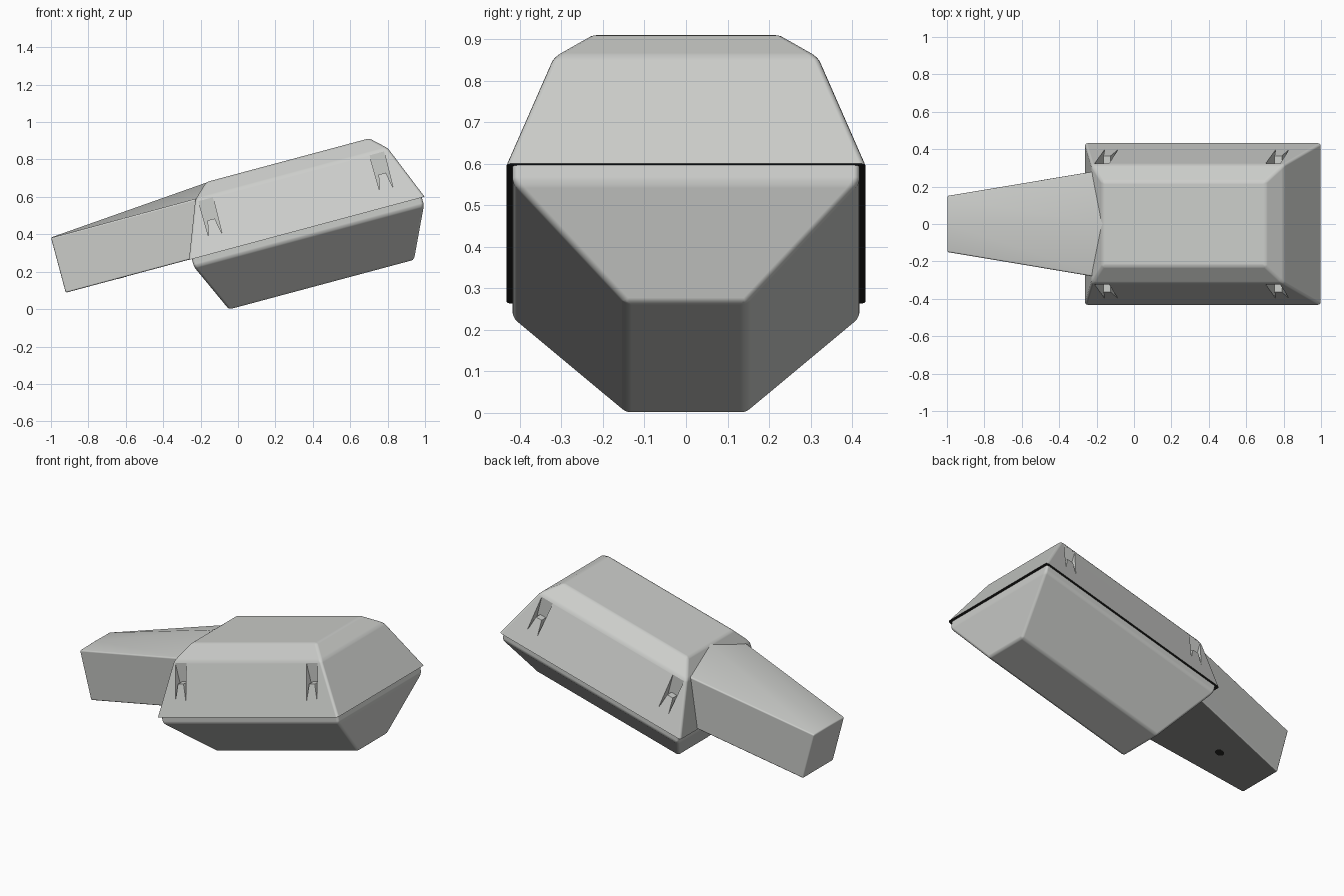
import bpy, bmesh, math
from mathutils import Matrix, Vector

if "Cube" in bpy.data.objects:
    bpy.data.objects.remove(bpy.data.objects["Cube"])

TILT = Matrix.Rotation(math.radians(-15), 4, 'Y')   # whole lamp head leans upward


def material(name, col):
    m = bpy.data.materials.new(name)
    m.diffuse_color = (*col, 1)
    m.use_nodes = True
    m.node_tree.nodes["Principled BSDF"].inputs["Base Color"].default_value = m.diffuse_color
    return m


GREY = material("light_grey", (0.60, 0.61, 0.59))
DARK = material("dark_grey", (0.22, 0.22, 0.21))
BLACK = material("black", (0.015, 0.015, 0.013))


def rect(u0, u1, y, w):
    return [(u0, -y, w), (u1, -y, w), (u1, y, w), (u0, y, w)]


def loft(bm, rings):
    """Skin a closed solid through rings of equal point count."""
    rings = [[bm.verts.new(p) for p in r] for r in rings]
    n = len(rings[0])
    for a, b in zip(rings, rings[1:]):
        for i in range(n):
            j = (i + 1) % n
            bm.faces.new((a[i], a[j], b[j], b[i]))
    bm.faces.new(rings[0][::-1])
    bm.faces.new(rings[-1])
    bmesh.ops.recalc_face_normals(bm, faces=bm.faces)


def soften(bm, keep_sharp, width):
    edges = [e for e in bm.edges if not keep_sharp(e)]
    bmesh.ops.bevel(bm, geom=edges, offset=width, segments=3, profile=0.5,
                    affect='EDGES', clamp_overlap=True)
    bm.normal_update()


def finish(bm, name, mats):
    me = bpy.data.meshes.new(name)
    bm.to_mesh(me)
    bm.free()
    for m in mats:
        me.materials.append(m)
    ob = bpy.data.objects.new(name, me)
    bpy.context.collection.objects.link(ob)
    return ob


def smooth(ob):
    """Round the bevels but keep the big panels flat."""
    bpy.ops.object.select_all(action='DESELECT')
    ob.select_set(True)
    bpy.context.view_layer.objects.active = ob
    bpy.ops.object.shade_smooth_by_angle(angle=math.radians(32))
    wn = ob.modifiers.new("flat_panels", 'WEIGHTED_NORMAL')
    wn.weight = 100
    wn.keep_sharp = True


def at_height(e, w):
    return all(abs(v.co.z - w) < 1e-4 for v in e.verts)


# upper housing: rectangular shell stepping inwards to the top
RIM = 0.322
bm = bmesh.new()
loft(bm, [rect(-0.185, 1.119, 0.432, RIM),
          rect(-0.069, 0.996, 0.318, 0.624),
          rect(0.012, 0.914, 0.226, 0.70)])
soften(bm, lambda e: at_height(e, RIM), 0.014)
for f in bm.faces:          # dark seal on the underside
    f.material_index = int(f.normal.z < -0.95)
housing = finish(bm, "housing", [GREY, BLACK])

# four latch recesses cut in the housing sides
bm = bmesh.new()
shape = [(-0.04, 0.612), (0.04, 0.612), (0.037, 0.412),
         (0.02, 0.50), (-0.02, 0.50), (-0.037, 0.412)]
for u in (-0.015, 0.932):
    for s in (-1, 1):
        loft(bm, [[(u + du, s * y, w) for du, w in shape] for y in (0.322, 0.5)])
cutter = finish(bm, "latch_cutter", [GREY])
cutter.hide_render = True
mod = housing.modifiers.new("latches", 'BOOLEAN')
mod.operation = 'DIFFERENCE'
mod.solver = 'EXACT'
mod.object = cutter
dg = bpy.context.evaluated_depsgraph_get()
housing_mesh = bpy.data.meshes.new_from_object(housing.evaluated_get(dg))
housing.modifiers.clear()
housing.data = housing_mesh
bpy.data.objects.remove(cutter)

# lower bowl: short straight band, then tapering to a narrow flat bottom
bm = bmesh.new()
loft(bm, [rect(-0.169, 1.104, 0.418, 0.33),
          rect(-0.169, 1.104, 0.418, 0.279),
          rect(-0.047, 0.977, 0.145, 0.011)])
soften(bm, lambda e: at_height(e, 0.33), 0.014)
bowl = finish(bm, "lower_bowl", [GREY])

# neck: tapered arm socket with a ridge rising towards the housing
bm = bmesh.new()


def neck_ring(u, y, ridge):
    return [(u, -y, 0.323), (u, y, 0.323), (u, y, 0.627), (u, 0, ridge), (u, -y, 0.627)]


loft(bm, [neck_ring(-0.867, 0.15, 0.629), neck_ring(0.012, 0.292, 0.697)])
soften(bm, lambda e: all(v.co.x > 0 for v in e.verts)
       or all(abs(v.co.y) < 1e-4 for v in e.verts), 0.008)
for f in bm.faces:          # darker underside
    f.material_index = int(f.normal.z < -0.95)
neck = finish(bm, "neck", [GREY, DARK])

# dark cable hole under the neck
bm = bmesh.new()
bmesh.ops.create_cone(bm, cap_ends=True, segments=20, radius1=0.026, radius2=0.026, depth=0.004,
                      matrix=Matrix.Translation((-0.56, 0, 0.324)))
hole = finish(bm, "cable_hole", [BLACK])

for ob in (housing, bowl, neck, hole):
    ob.data.transform(TILT)
    smooth(ob)
